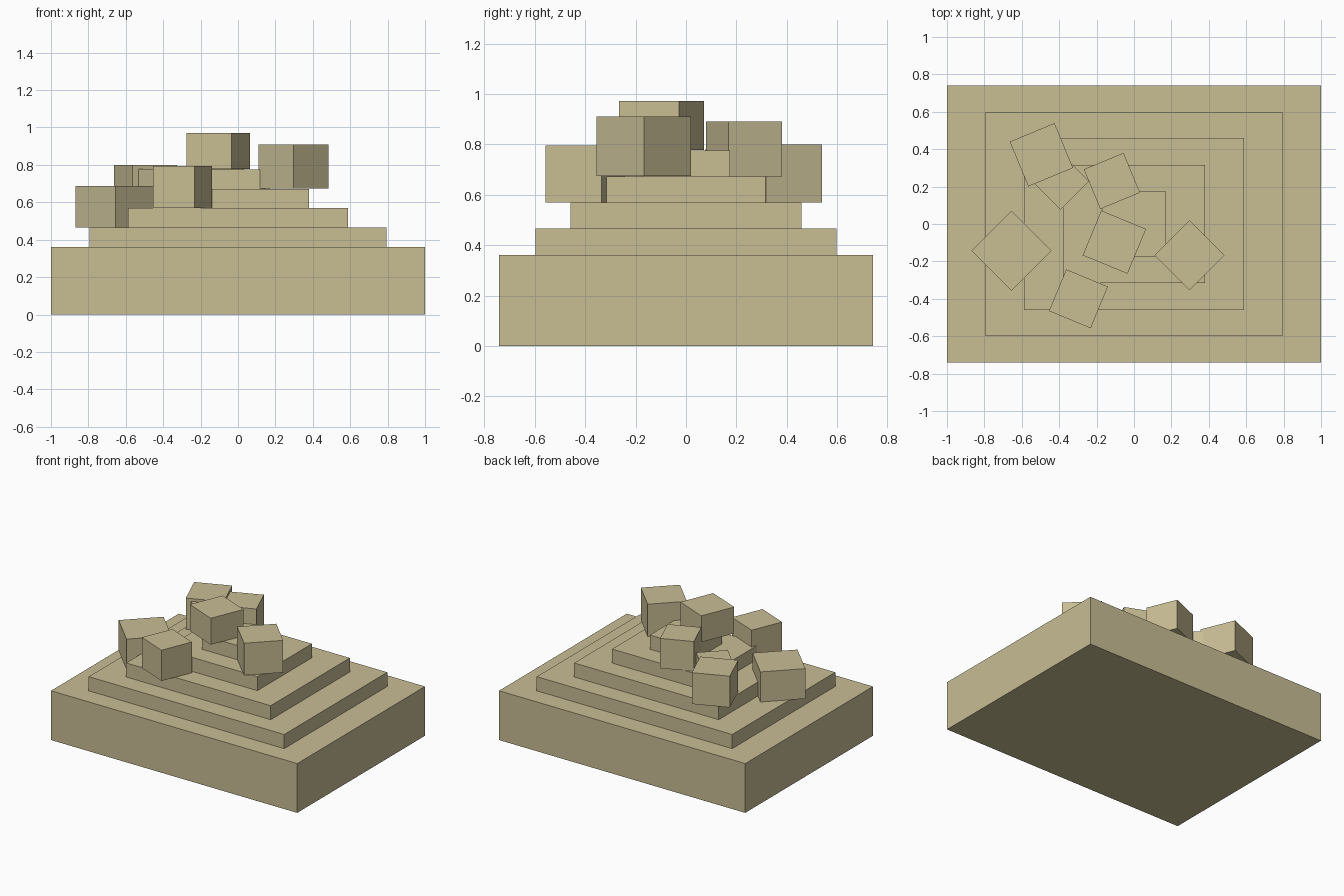
import bpy
import bmesh
import math
from mathutils import Matrix

default = bpy.data.objects.get("Cube")
if default:
    bpy.data.objects.remove(default, do_unlink=True)

# Single sandy stone colour
COLOUR = (0.578, 0.509, 0.296, 1.0)
stone = bpy.data.materials.new("sand_stone")
stone.use_nodes = True
stone.diffuse_color = COLOUR
bsdf = stone.node_tree.nodes["Principled BSDF"]
bsdf.inputs["Base Color"].default_value = COLOUR
bsdf.inputs["Roughness"].default_value = 0.9


def add_box(name, centre, size, z0, z1, angle=0.0):
    """Flat-faced box from z0 to z1, turned about z by angle in degrees."""
    bm = bmesh.new()
    bmesh.ops.create_cube(bm, size=1.0, matrix=Matrix.Diagonal((size[0], size[1], z1 - z0, 1)))
    mesh = bpy.data.meshes.new(name)
    bm.to_mesh(mesh)
    bm.free()
    mesh.materials.append(stone)
    obj = bpy.data.objects.new(name, mesh)
    obj.location = (centre[0], centre[1], (z0 + z1) / 2)
    obj.rotation_euler.z = math.radians(angle)
    bpy.context.collection.objects.link(obj)
    return obj


# Stepped platform: half width, half depth, bottom, top
tiers = [
    ("base_slab", 1.0, 0.741, 0.0, 0.362),
    ("lower_step", 0.794, 0.598, 0.362, 0.466),
    ("middle_step", 0.587, 0.459, 0.466, 0.569),
    ("upper_step", 0.379, 0.316, 0.569, 0.672),
    ("top_step", 0.172, 0.174, 0.672, 0.776),
]
for name, hx, hy, z0, z1 in tiers:
    add_box(name, (0, 0), (2 * hx, 2 * hy), z0, z1)

# Loose blocks: centre x, centre y, side, bottom, top, angle
blocks = [
    ("left_edge_block", -0.655, -0.143, 0.304, 0.466, 0.687, 45),
    ("front_block", -0.297, -0.400, 0.241, 0.569, 0.795, -22.5),
    ("right_block", 0.297, -0.167, 0.265, 0.674, 0.910, 45),
    ("summit_block", -0.105, -0.097, 0.259, 0.777, 0.971, -22.5),
    ("rear_block", -0.118, 0.230, 0.230, 0.672, 0.891, 22.5),
    ("rear_corner_block", -0.495, 0.370, 0.259, 0.569, 0.799, 22.5),
    ("tucked_block", -0.393, 0.228, 0.215, 0.569, 0.779, 45),
]
for name, x, y, side, z0, z1, angle in blocks:
    add_box(name, (x, y), (side, side), z0, z1, angle)
